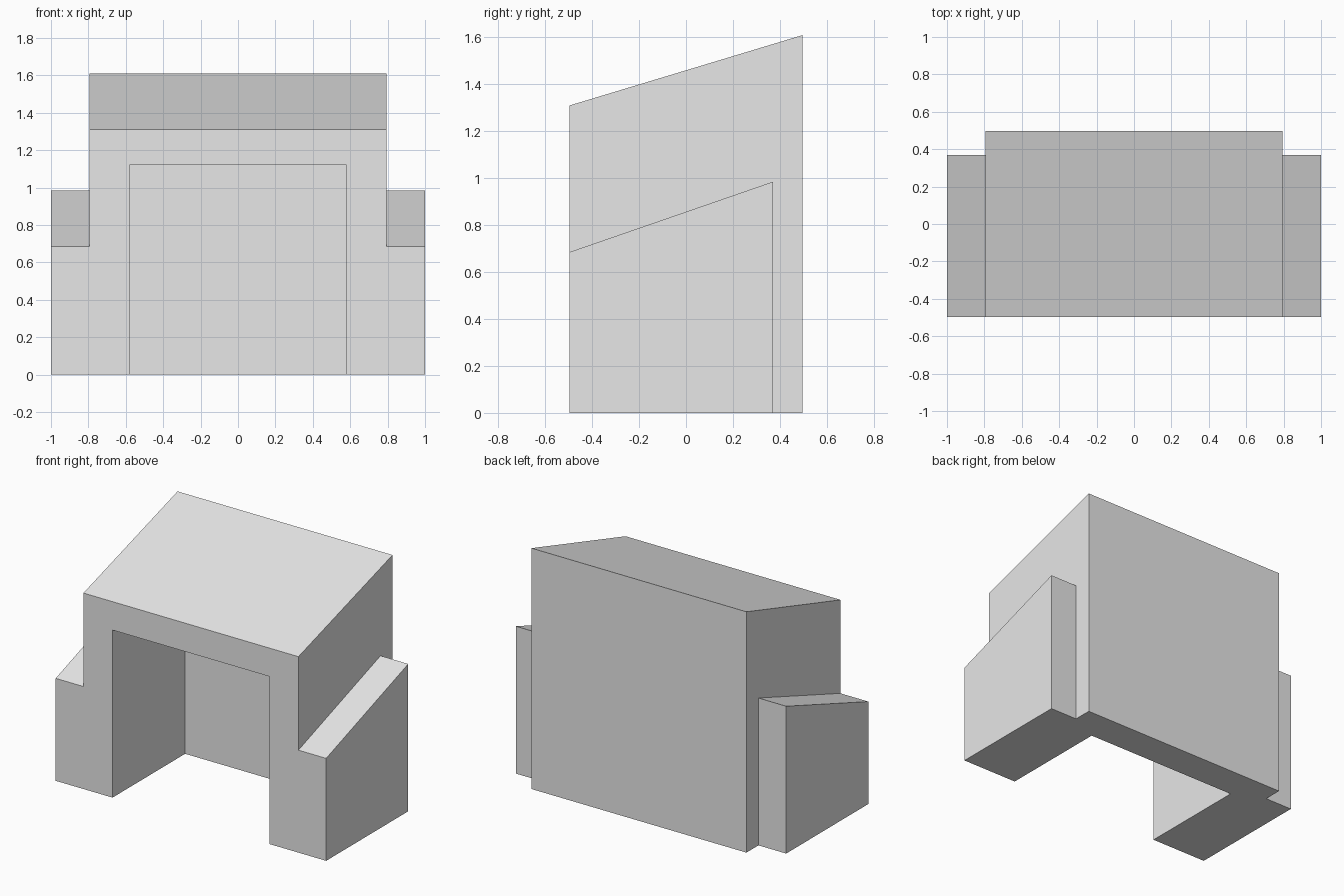
import bpy
import bmesh

if "Cube" in bpy.data.objects:
    bpy.data.objects.remove(bpy.data.objects["Cube"], do_unlink=True)

# Main dimensions
FRONT, BACK, WING_BACK, RECESS_BACK = -0.497, 0.497, 0.37, 0.27
BODY_HALF, WING_HALF, OPENING_HALF = 0.795, 1.0, 0.58
OPENING_TOP = 1.12

grey = bpy.data.materials.new("plain grey")
grey.use_nodes = True
colour = (0.8, 0.8, 0.8, 1)
grey.diffuse_color = colour
grey.node_tree.nodes["Principled BSDF"].inputs["Base Color"].default_value = colour


def extruded_side(name, half_width, profile):
    """Solid from a (y, z) side profile, extruded symmetrically along x."""
    bm = bmesh.new()
    face = bm.faces.new([bm.verts.new((-half_width, y, z)) for y, z in profile])
    moved = bmesh.ops.extrude_face_region(bm, geom=[face])["geom"]
    verts = [v for v in moved if isinstance(v, bmesh.types.BMVert)]
    bmesh.ops.translate(bm, verts=verts, vec=(2 * half_width, 0, 0))
    bmesh.ops.recalc_face_normals(bm, faces=bm.faces)
    mesh = bpy.data.meshes.new(name)
    bm.to_mesh(mesh)
    bm.free()
    mesh.materials.append(grey)
    obj = bpy.data.objects.new(name, mesh)
    bpy.context.collection.objects.link(obj)
    return obj


def combine(target, tool, operation):
    """Apply an exact boolean and discard the tool object."""
    mod = target.modifiers.new(operation.title(), "BOOLEAN")
    mod.operation, mod.solver, mod.object = operation, "EXACT", tool
    bpy.context.view_layer.objects.active = target
    bpy.ops.object.modifier_apply(modifier=mod.name)
    bpy.data.objects.remove(tool, do_unlink=True)


# Tall body with a roof sloping down to the front
shell = extruded_side("sloped_shell", BODY_HALF,
                      [(FRONT, 0), (BACK, 0), (BACK, 1.61), (FRONT, 1.31)])

# Lower side wings, flush with the front
wings = extruded_side("side_wings", WING_HALF,
                      [(FRONT, 0), (WING_BACK, 0), (WING_BACK, 0.985), (FRONT, 0.685)])
combine(shell, wings, "UNION")

# Recess open at the front and underneath
opening = extruded_side("opening_cutter", OPENING_HALF,
                        [(FRONT - 0.2, -0.2), (RECESS_BACK, -0.2),
                         (RECESS_BACK, OPENING_TOP), (FRONT - 0.2, OPENING_TOP)])
opening.hide_render = True
combine(shell, opening, "DIFFERENCE")

# Merge coplanar faces left by the joins
bm = bmesh.new()
bm.from_mesh(shell.data)
bmesh.ops.remove_doubles(bm, verts=bm.verts, dist=0.0001)
bmesh.ops.dissolve_limit(bm, angle_limit=0.01, verts=bm.verts, edges=bm.edges)
bm.to_mesh(shell.data)
bm.free()
